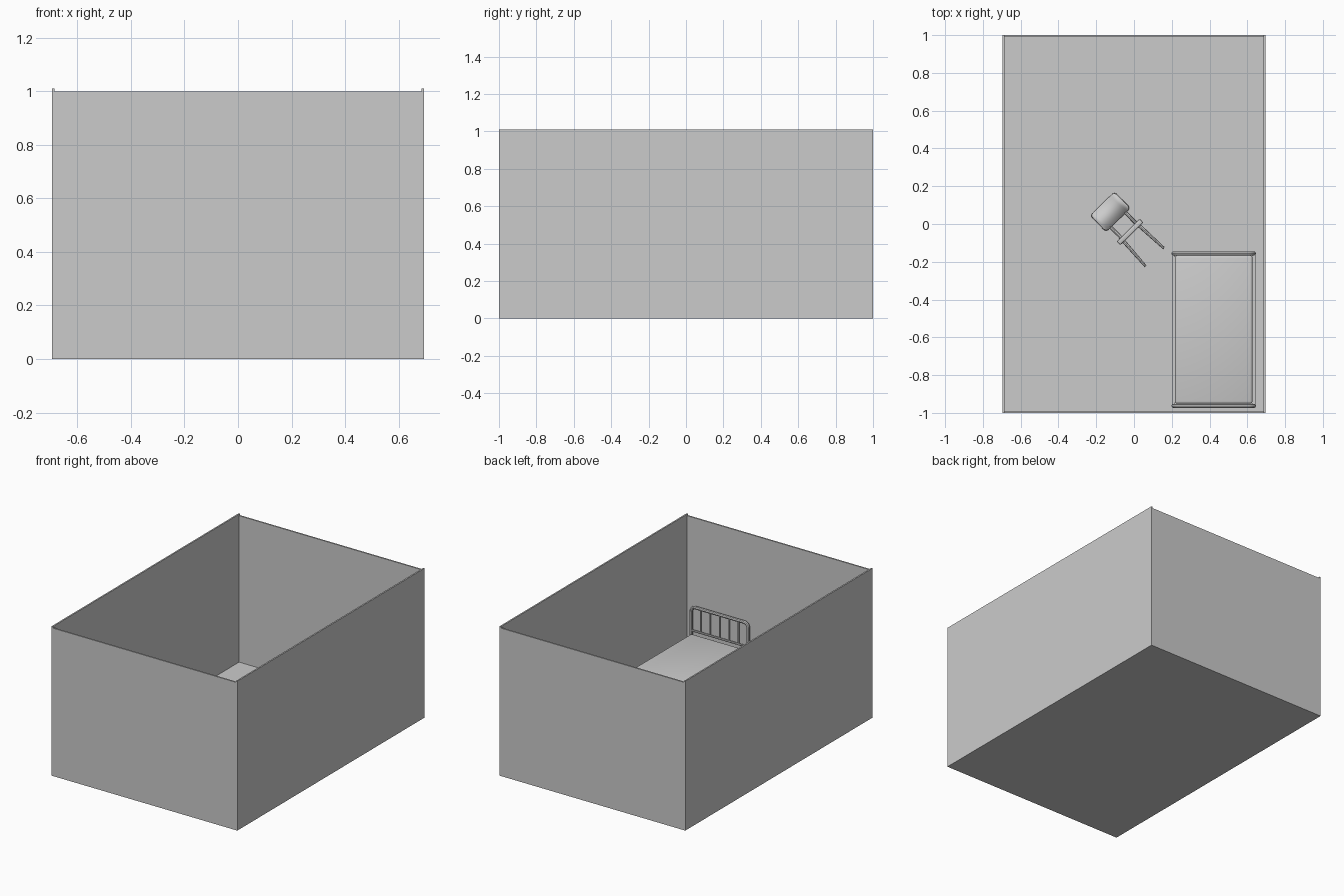
import bpy, bmesh, math
from mathutils import Matrix, Vector

if "Cube" in bpy.data.objects:
    bpy.data.objects.remove(bpy.data.objects["Cube"])

def box(name, lo, hi, bevel=0.0, seg=2, matrix=None):
    bm = bmesh.new()
    bmesh.ops.create_cube(bm, size=1)
    lo, hi = Vector(lo), Vector(hi)
    for v in bm.verts:
        v.co = (lo + hi) / 2 + Vector(a * b for a, b in zip(v.co, hi - lo))
    if bevel:
        bmesh.ops.bevel(bm, geom=bm.edges[:], offset=bevel, segments=seg,
                        affect='EDGES', profile=0.5)
    return finish(name, bm, matrix)

def finish(name, bm, matrix=None):
    bmesh.ops.recalc_face_normals(bm, faces=bm.faces)
    me = bpy.data.meshes.new(name)
    bm.to_mesh(me)
    bm.free()
    ob = bpy.data.objects.new(name, me)
    bpy.context.collection.objects.link(ob)
    if matrix:
        ob.matrix_world = matrix
    return ob

def tube(name, pts, r, r_end=None, matrix=None, res=2):
    cu = bpy.data.curves.new(name, 'CURVE')
    cu.dimensions = '3D'
    cu.bevel_depth = r
    cu.bevel_resolution = res
    cu.use_fill_caps = True
    sp = cu.splines.new('POLY')
    sp.points.add(len(pts) - 1)
    for i, p in enumerate(pts):
        sp.points[i].co = (*p, 1)
        if r_end:
            sp.points[i].radius = 1 + (r_end / r - 1) * i / (len(pts) - 1)
    ob = bpy.data.objects.new(name, cu)
    bpy.context.collection.objects.link(ob)
    if matrix:
        ob.matrix_world = matrix
    bpy.ops.object.select_all(action='DESELECT')
    ob.select_set(True)
    bpy.context.view_layer.objects.active = ob
    bpy.ops.object.convert(target='MESH')
    return bpy.context.view_layer.objects.active

# Room shell: floor and four walls, open on top
W, L, T = 0.695, 1.0, 0.01
box("floor", (-W, -L, 0), (W, L, T))
for s, n in ((-1, "left"), (1, "right")):
    xs = sorted((s * (W - T), s * W))
    box(n + "_wall", (xs[0], -L, T), (xs[1], L, 1.01))
for s, n in ((-1, "front"), (1, "back")):
    ys = sorted((s * (L - T), s * L))
    box(n + "_wall", (-W + T, ys[0], T), (W - T, ys[1], 1.0))

# Bed: two arched tube ends with vertical bars
X0, X1, R = 0.209, 0.635, 0.011

def bed_end(name, y, top, low):
    c = 0.03
    pts = [(X0, y, T)]
    for cx, a0 in ((X0 + c, 180), (X1 - c, 90)):
        for k in range(6):
            a = math.radians(a0 - 18 * k)
            pts.append((cx + c * math.cos(a), y, top - c + c * math.sin(a)))
    pts.append((X1, y, T))
    tube(name + "_frame", pts, R)
    tube(name + "_rail", [(X0, y, low), (X1, y, low)], 0.007)
    for i in range(1, 6):
        x = X0 + (X1 - X0) * i / 6
        tube(name + "_bar", [(x, y, low), (x, y, top)], 0.006)

bed_end("headboard", -0.963, 0.41, 0.25)
bed_end("footboard", -0.156, 0.29, 0.16)

# Bed side rails, base and mattress
for x in (X0, X1):
    box("side_rail", (x - 0.009, -0.963, 0.13), (x + 0.009, -0.156, 0.165))
box("bed_base", (X0, -0.96, 0.14), (X1, -0.16, 0.155))
box("mattress", (0.217, -0.951, 0.155), (0.627, -0.167, 0.235), 0.012, 3)

# Chair lying on its back: local up points along the floor, local front points up
up = Vector((-0.70, 0.714, 0)).normalized()
front = Vector((0, 0, 1))
side = front.cross(up)
M = Matrix((side, front, up)).transposed().to_4x4()
M.translation = Vector((0.109, -0.175, 0.022))

box("chair_seat", (-0.086, 0.0, 0.172), (0.086, 0.175, 0.2), 0.007, 2, M)
for s in (-1, 1):
    tube("back_leg", [(s * 0.058, 0.02, 0.18), (s * 0.068, -0.002, 0)], 0.010, 0.007, M)
    tube("front_leg", [(s * 0.058, 0.155, 0.18), (s * 0.068, 0.165, 0)], 0.010, 0.007, M)
    tube("back_post", [(s * 0.055, 0.02, 0.19), (s * 0.055, 0.004, 0.33)], 0.009, 0.008, M)
    tube("side_stretcher", [(s * 0.062, 0.01, 0.09), (s * 0.062, 0.16, 0.09)], 0.005, None, M)

# Curved backrest panel with rounded corners
bm = bmesh.new()
hw, hh, c, prev = 0.088, 0.061, 0.02, None
for i in range(25):
    x = -hw * math.cos(math.pi * i / 24)
    d = max(0, abs(x) - (hw - c))
    h = hh - c + math.sqrt(max(0, c * c - d * d))
    y = 0.002 + 0.022 * (x / hw) ** 2
    col = [bm.verts.new((x, y, 0.335 + k * h)) for k in (-1, 1)]
    if prev:
        bm.faces.new((prev[0], col[0], col[1], prev[1]))
    prev = col
back = finish("chair_backrest", bm, M)
mod = back.modifiers.new("thickness", 'SOLIDIFY')
mod.thickness = 0.014
mod.offset = 0

# Smooth the rounded parts, keep flat edges sharp
bpy.ops.object.select_all(action='DESELECT')
for ob in bpy.context.scene.objects:
    ob.select_set(True)
bpy.context.view_layer.objects.active = back
bpy.ops.object.shade_smooth_by_angle(angle=math.radians(35))
